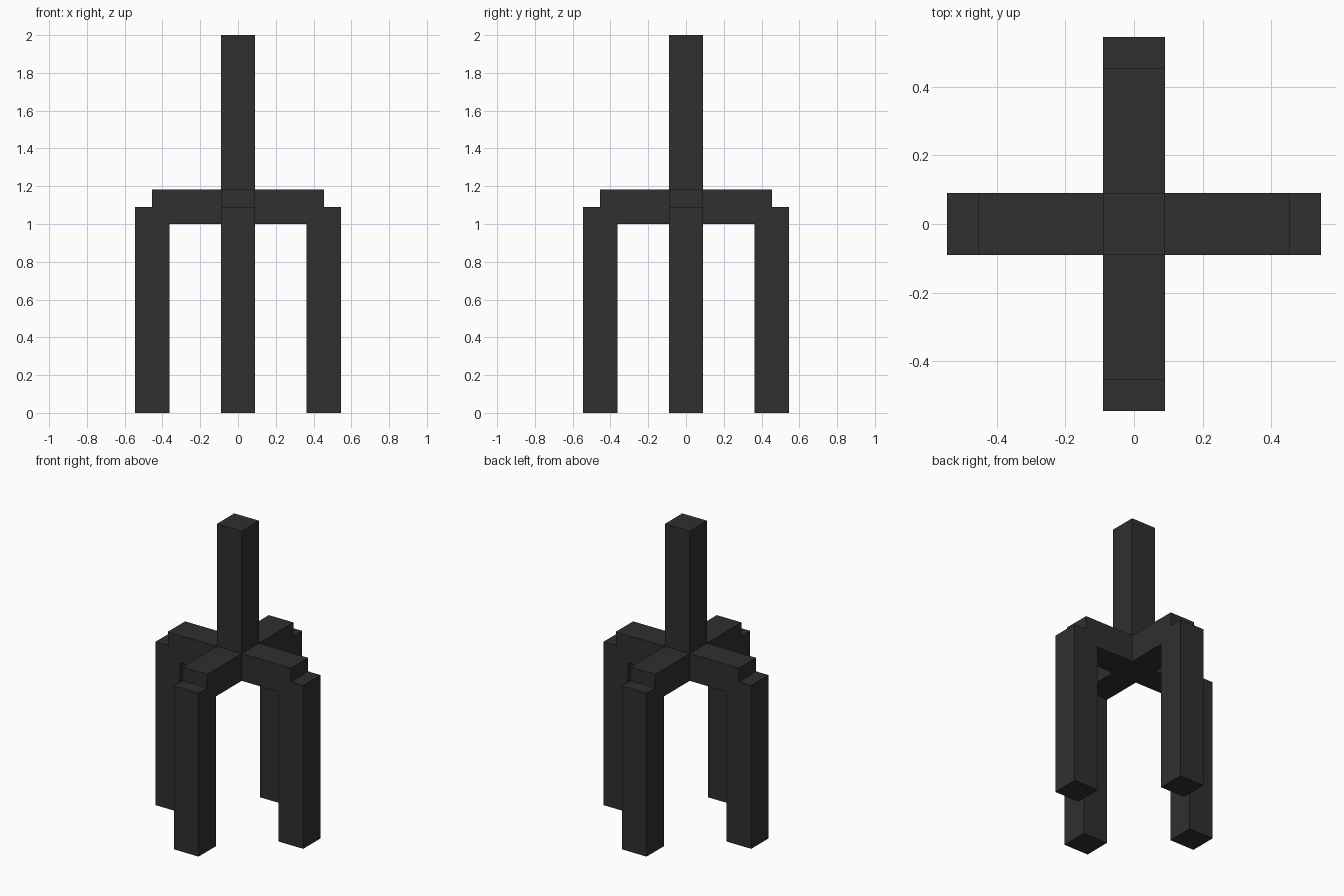
import bpy
import math
from mathutils import Matrix

if "Cube" in bpy.data.objects:
    bpy.data.objects.remove(bpy.data.objects["Cube"])

U = 2 / 22            # half the thickness of every beam

mat = bpy.data.materials.new("charcoal")
mat.diffuse_color = (0.029, 0.029, 0.029, 1)
mat.use_nodes = True
mat.node_tree.nodes["Principled BSDF"].inputs["Base Color"].default_value = mat.diffuse_color


def box(name, lo, hi, turn=0):
    """Box between two corners, turned about the z axis."""
    bpy.ops.mesh.primitive_cube_add(size=1)
    ob = bpy.context.object
    ob.name = name
    size = [b - a for a, b in zip(lo, hi)]
    mid = [(a + b) / 2 for a, b in zip(lo, hi)]
    ob.data.transform(Matrix.Rotation(turn, 4, 'Z')
                      @ Matrix.Translation(mid)
                      @ Matrix.Diagonal((*size, 1)))
    ob.data.materials.append(mat)
    return ob


# Central post, running down into the hub of the cross
box("post", (-U, -U, 11 * U), (U, U, 22 * U))

# Crossbar along x, with two shorter arms along y
box("crossbar", (-5 * U, -U, 11 * U), (5 * U, U, 13 * U))
for side, turn in (("back", math.pi / 2), ("front", -math.pi / 2)):
    box(side + "_arm", (U, -U, 11 * U), (5 * U, U, 13 * U), turn)

# Four legs, each stepping out past the end of its arm
for i, side in enumerate(("right", "back", "left", "front")):
    box(side + "_leg", (4 * U, -U, 0), (6 * U, U, 12 * U), i * math.pi / 2)
